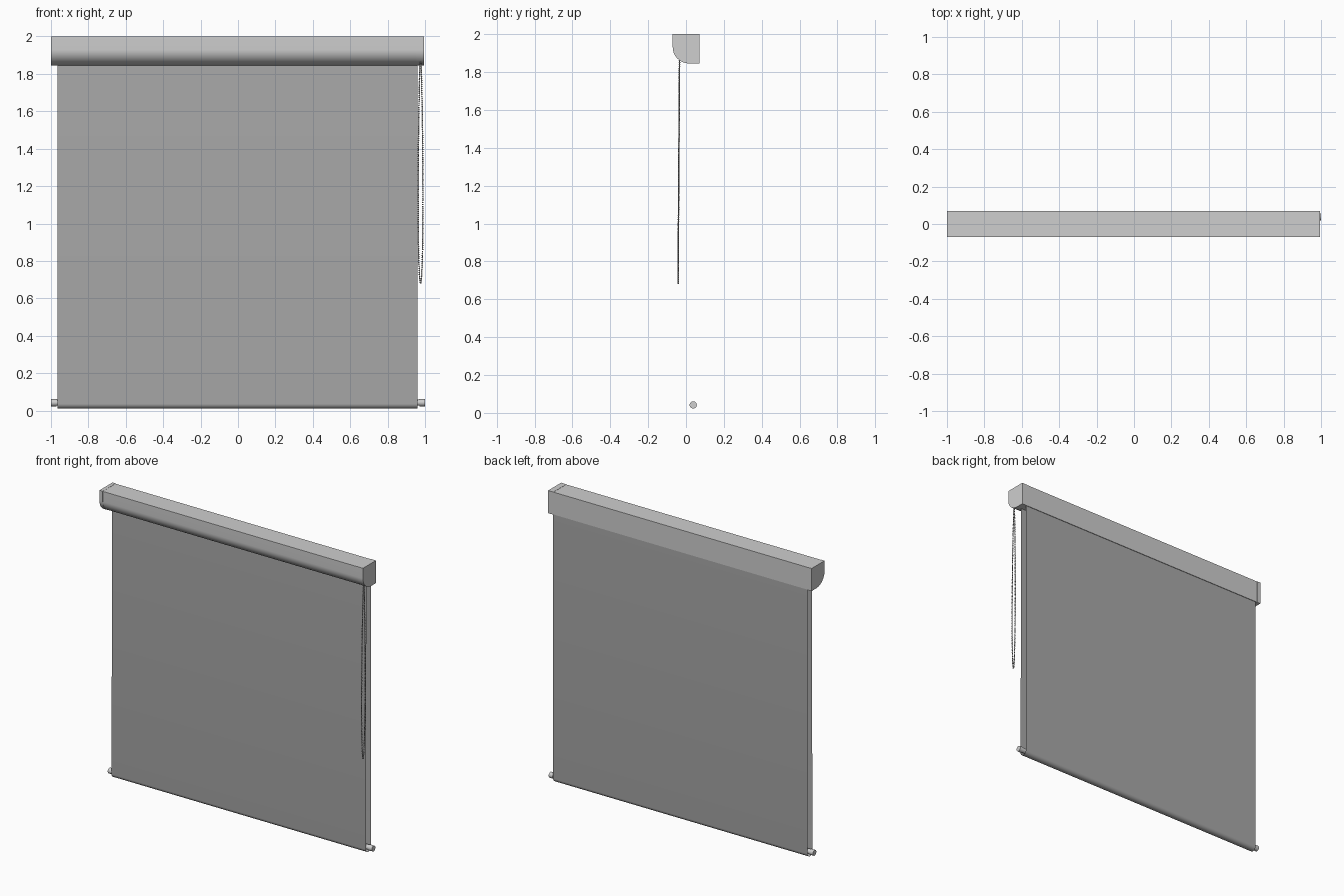
import bpy, bmesh, math
from mathutils import Vector, Matrix

if "Cube" in bpy.data.objects:
    bpy.data.objects.remove(bpy.data.objects["Cube"])


def material(name, v):
    m = bpy.data.materials.new(name)
    m.diffuse_color = (v, v, v, 1)
    m.use_nodes = True
    m.node_tree.nodes["Principled BSDF"].inputs["Base Color"].default_value = m.diffuse_color
    return m


CASE = material("light grey casing", 0.62)
FABRIC = material("grey fabric", 0.40)
CHAIN = material("chain grey", 0.40)


def finish(name, bm, mat, angle=35):
    me = bpy.data.meshes.new(name)
    bm.to_mesh(me)
    bm.free()
    ob = bpy.data.objects.new(name, me)
    bpy.context.collection.objects.link(ob)
    me.materials.append(mat)
    bpy.ops.object.select_all(action='DESELECT')
    ob.select_set(True)
    bpy.context.view_layer.objects.active = ob
    bpy.ops.object.shade_smooth_by_angle(angle=math.radians(angle))
    return ob


def extrude_x(name, profile, x0, x1, mat, closed=True):
    """Sweep a (y, z) profile along x."""
    bm = bmesh.new()
    a = [bm.verts.new((x0, y, z)) for y, z in profile]
    b = [bm.verts.new((x1, y, z)) for y, z in profile]
    n = len(profile)
    for i in range(n if closed else n - 1):
        j = (i + 1) % n
        bm.faces.new((a[i], a[j], b[j], b[i]))
    if closed:
        bm.faces.new(a)
        bm.faces.new(b)
        bmesh.ops.recalc_face_normals(bm, faces=bm.faces)
    return finish(name, bm, mat)


# Cassette: square back, quarter-round lower front
def case_profile(inset=0.0):
    pts = [(0.07 - inset, 1.845 + inset), (0.07 - inset, 2.0 - inset),
           (-0.07 + inset, 2.0 - inset)]
    for i in range(17):
        t = math.pi / 2 * i / 16
        pts.append((0.02 - (0.09 - inset) * math.cos(t),
                    1.93 - (0.085 - inset) * math.sin(t)))
    return pts


extrude_x("cassette", case_profile(0.001), -0.975, 0.955, CASE)
extrude_x("end_cap_left", case_profile(), -1.0, -0.975, CASE)
extrude_x("end_cap_right", case_profile(), 0.955, 0.995, CASE)

# Fabric: one sheet looping round the bottom bar
r, cy, cz = 0.027, 0.038, 0.037
sheet = [(0.017, 1.87)]
for i in range(17):
    t = math.pi + math.pi * i / 16
    sheet.append((cy + r * math.cos(t), cz + r * math.sin(t)))
sheet.append((0.065, 1.87))
extrude_x("fabric", sheet, -0.965, 0.96, FABRIC, closed=False)


def cylinder_x(name, x0, x1, rad, mat):
    bm = bmesh.new()
    mtx = Matrix.Translation(((x0 + x1) / 2, cy, 0.042)) @ Matrix.Rotation(math.pi / 2, 4, 'Y')
    bmesh.ops.create_cone(bm, cap_ends=True, segments=32, radius1=rad, radius2=rad,
                          depth=abs(x1 - x0), matrix=mtx)
    return finish(name, bm, mat)


# Bottom bar and its end knobs
cylinder_x("bottom_bar", -0.985, 0.985, 0.016, CASE)
for side, s in (("left", -1), ("right", 1)):
    cylinder_x("bar_knob_" + side, s * 0.97, s * 1.0, 0.019, CASE)

# Bead chain: long teardrop loop, evenly spaced beads
def chain_point(t):
    u = (1 - math.cos(t)) / 2                      # 0 at top, 1 at bottom
    x = 0.976 + 0.016 * math.sin(t) * (0.55 + 0.45 * u)
    return Vector((x, -0.034 - 0.008 * u, 1.89 - 1.21 * u))


bm = bmesh.new()
path = [chain_point(2 * math.pi * i / 2000) for i in range(2001)]
gap, step = 0.0, 0.0105
for p, q in zip(path, path[1:]):
    gap += (q - p).length
    if gap >= step:
        gap -= step
        bmesh.ops.create_uvsphere(bm, u_segments=8, v_segments=6, radius=0.0042,
                                  matrix=Matrix.Translation(q))
finish("chain_beads", bm, CHAIN, 60)

# Thin cord through the beads
cu = bpy.data.curves.new("chain_cord", 'CURVE')
cu.dimensions = '3D'
cu.bevel_depth = 0.0012
cu.bevel_resolution = 1
sp = cu.splines.new('POLY')
cord = path[:-1:20]
sp.points.add(len(cord) - 1)
for pt, co in zip(sp.points, cord):
    pt.co = (*co, 1)
sp.use_cyclic_u = True
cu.materials.append(CHAIN)
bpy.context.collection.objects.link(bpy.data.objects.new("chain_cord", cu))
